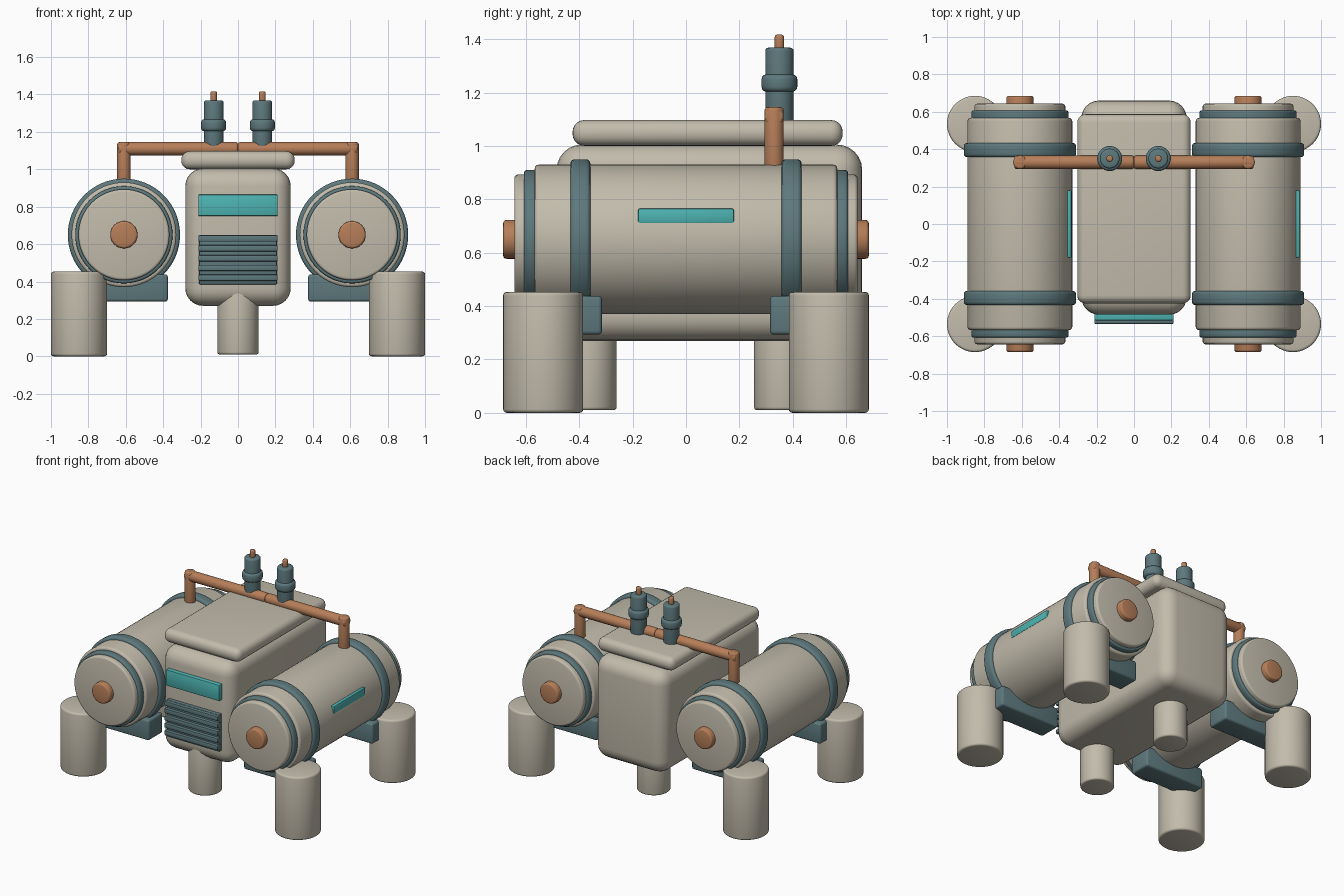
import bpy, bmesh, math
from mathutils import Matrix, Vector

if "Cube" in bpy.data.objects:
    bpy.data.objects.remove(bpy.data.objects["Cube"])


def material(name, rgb):
    m = bpy.data.materials.new(name)
    m.diffuse_color = (*rgb, 1)
    m.use_nodes = True
    m.node_tree.nodes["Principled BSDF"].inputs["Base Color"].default_value = m.diffuse_color
    return m


BEIGE = material("warm beige", (0.54, 0.50, 0.41))
SLATE = material("slate teal", (0.11, 0.19, 0.205))
COPPER = material("copper", (0.47, 0.21, 0.10))
CYAN = material("bright cyan", (0.075, 0.46, 0.45))


def finish(name, bm, mat):
    me = bpy.data.meshes.new(name)
    bm.normal_update()
    bm.to_mesh(me)
    bm.free()
    me.materials.append(mat)
    ob = bpy.data.objects.new(name, me)
    bpy.context.collection.objects.link(ob)
    bpy.ops.object.select_all(action='DESELECT')
    ob.select_set(True)
    bpy.context.view_layer.objects.active = ob
    bpy.ops.object.shade_smooth_by_angle(angle=math.radians(40))
    return ob


def box(name, lo, hi, mat, bevel=0.01, seg=3):
    """Rounded box between two corners."""
    lo, hi = Vector(lo), Vector(hi)
    bm = bmesh.new()
    bmesh.ops.create_cube(bm, size=1)
    for v in bm.verts:
        v.co = Vector((a * b for a, b in zip(v.co, hi - lo))) + (lo + hi) / 2
    bmesh.ops.bevel(bm, geom=bm.edges[:], offset=bevel, segments=seg,
                    profile=0.5, affect='EDGES')
    return finish(name, bm, mat)


def rod(name, a, b, r, mat, bevel=0.01, sides=48, seg=3):
    """Cylinder from a to b with rounded rims."""
    a, b = Vector(a), Vector(b)
    bm = bmesh.new()
    bmesh.ops.create_cone(bm, cap_ends=True, segments=sides, radius1=r, radius2=r,
                          depth=(b - a).length)
    rims = [e for e in bm.edges if abs(e.verts[0].co.z - e.verts[1].co.z) < 1e-5]
    bmesh.ops.bevel(bm, geom=rims, offset=bevel, segments=seg,
                    profile=0.5, affect='EDGES')
    rot = Vector((0, 0, 1)).rotation_difference(b - a).to_matrix().to_4x4()
    bmesh.ops.transform(bm, matrix=Matrix.Translation((a + b) / 2) @ rot, verts=bm.verts)
    return finish(name, bm, mat)


# Central body and lid
box("body", (-0.282, -0.485, 0.27), (0.282, 0.66, 1.005), BEIGE, 0.095, 6)
box("lid", (-0.303, -0.425, 1.0), (0.303, 0.587, 1.097), BEIGE, 0.044, 5)

# Front display and vent
box("front_display", (-0.212, -0.515, 0.75), (0.212, -0.46, 0.865), CYAN, 0.006, 2)
box("vent_plate", (-0.208, -0.512, 0.385), (0.208, -0.46, 0.65), SLATE, 0.005, 2)
for i in range(5):
    z = 0.42 + i * 0.0525
    box("vent_slat", (-0.212, -0.535, z - 0.017), (0.212, -0.49, z + 0.017), SLATE, 0.007, 2)

# Inner feet under the body
for y in (-0.37, 0.365):
    rod("inner_foot", (0, y, 0.01), (0, y, 0.35), 0.11, BEIGE, 0.012)

for s in (-1, 1):
    # Side tank with end caps, bands and knobs
    x, z = s * 0.61, 0.65
    rod("tank", (x, -0.567, z), (x, 0.567, z), 0.28, BEIGE, 0.016, 64)
    rod("tank_cap", (x, -0.643, z), (x, 0.643, z), 0.243, BEIGE, 0.014, 64)
    rod("tank_knob", (x, -0.685, z), (x, 0.685, z), 0.073, COPPER, 0.013, 32)
    for e in (-1, 1):
        rod("cap_ring", (x, e * 0.55, z), (x, e * 0.607, z), 0.26, SLATE, 0.012, 64)
        rod("tank_band", (x, e * 0.358, z), (x, e * 0.433, z), 0.3, SLATE, 0.016, 64)
        # Outer foot and its bracket
        rod("outer_foot", (s * 0.85, e * 0.535, 0), (s * 0.85, e * 0.535, 0.453),
            0.15, BEIGE, 0.014)
        box("foot_bracket", (x - 0.235, e * 0.395 - 0.08, 0.293),
            (x + 0.235, e * 0.395 + 0.08, 0.438), SLATE, 0.014)

    # Tank window on the right-hand side of each tank
    box("tank_window", (x + 0.24, -0.18, 0.71), (x + 0.276, 0.18, 0.765), CYAN, 0.007, 2)

    # Copper pipe from tank to centre
    rod("pipe_riser", (x, 0.33, 0.88), (x, 0.33, 1.145), 0.036, COPPER, 0.012, 32)
    rod("pipe_run", (s * 0.64, 0.33, 1.11), (0, 0.33, 1.11), 0.036, COPPER, 0.012, 32)

    # Antenna
    x, y = s * 0.13, 0.35
    rod("antenna_post", (x, y, 1.07), (x, y, 1.368), 0.053, SLATE, 0.012, 32)
    rod("antenna_collar", (x, y, 1.203), (x, y, 1.268), 0.067, SLATE, 0.018, 32)
    rod("antenna_tip", (x, y, 1.35), (x, y, 1.417), 0.018, COPPER, 0.01, 24)
